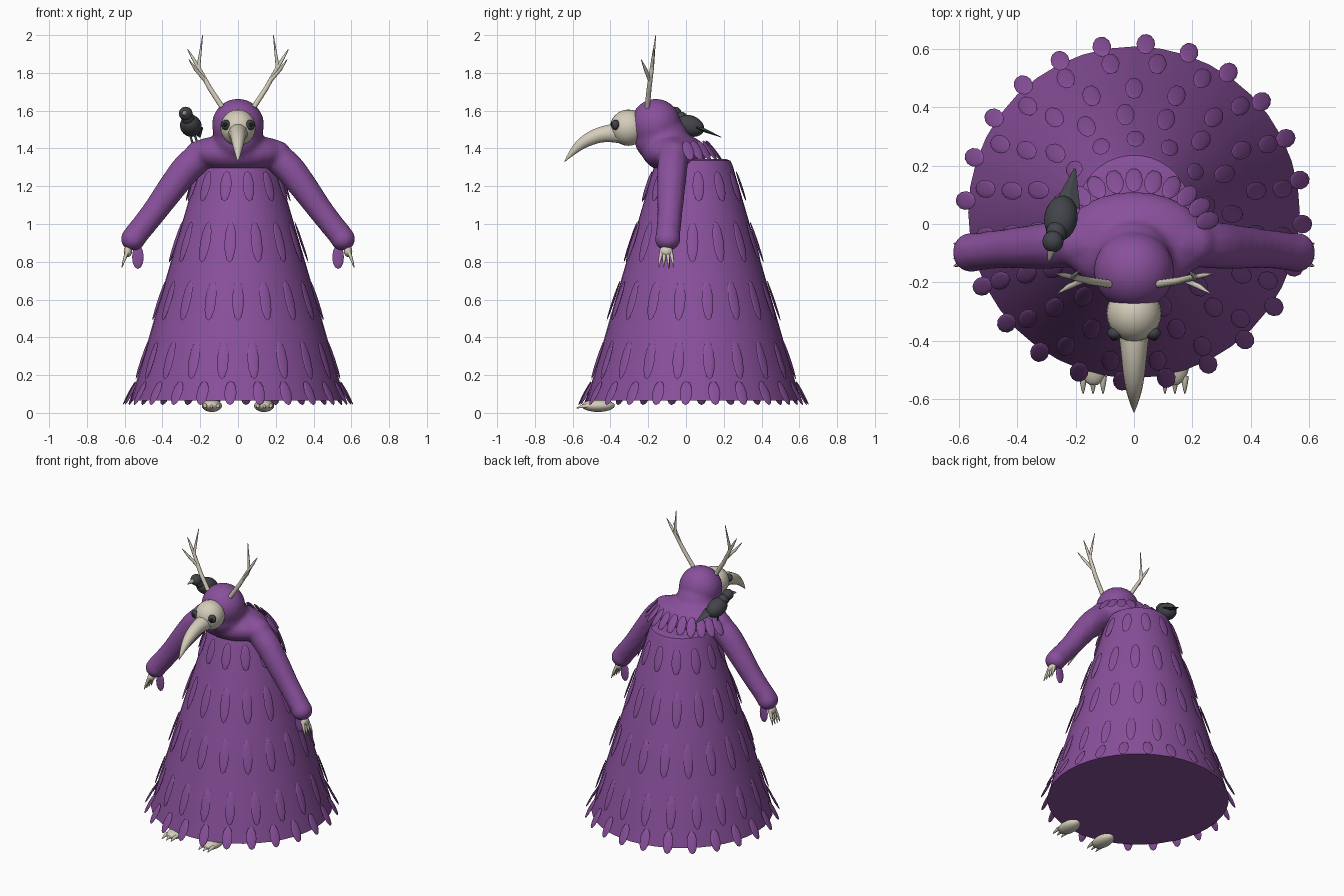
import bpy, bmesh, math, random
from mathutils import Matrix, Vector, Euler

random.seed(4)
cube = bpy.data.objects.get("Cube")
if cube:
    bpy.data.objects.remove(cube)


def material(name, colour):
    m = bpy.data.materials.new(name)
    m.use_nodes = True
    rgba = (*colour, 1)
    m.diffuse_color = rgba
    m.node_tree.nodes["Principled BSDF"].inputs["Base Color"].default_value = rgba
    return m


PURPLE = material("purple", (0.25, 0.08, 0.33))
DARK = material("dark purple", (0.105, 0.042, 0.165))
TEAL = material("teal", (0.08, 0.25, 0.28))
BONE = material("bone", (0.66, 0.61, 0.49))
CHARCOAL = material("charcoal", (0.055, 0.058, 0.068))
BLACK = material("black", (0.012, 0.012, 0.014))
GREY = material("beak grey", (0.35, 0.34, 0.31))
PLUMAGE = [PURPLE, DARK, TEAL]


def finish(name, mesh, mats, angle=50):
    obj = bpy.data.objects.new(name, mesh)
    bpy.context.collection.objects.link(obj)
    mesh.materials.clear()
    for m in mats:
        mesh.materials.append(m)
    bpy.ops.object.select_all(action="DESELECT")
    obj.select_set(True)
    bpy.context.view_layer.objects.active = obj
    bpy.ops.object.shade_smooth_by_angle(angle=math.radians(angle))
    return obj


def from_bmesh(name, bm, mats, angle=50):
    mesh = bpy.data.meshes.new(name)
    bm.to_mesh(mesh)
    bm.free()
    return finish(name, mesh, mats, angle)


def ball(bm, centre, radii, rot=(0, 0, 0), seg=24, index=0):
    """Add an ellipsoid to a bmesh."""
    matrix = Matrix.LocRotScale(Vector(centre), Euler(rot), Vector(radii))
    made = bmesh.ops.create_uvsphere(bm, u_segments=seg, v_segments=seg // 2,
                                     radius=1, matrix=matrix)
    for f in {f for v in made["verts"] for f in v.link_faces}:
        f.material_index = index


def blob(name, centre, radii, mat, rot=(0, 0, 0)):
    bm = bmesh.new()
    ball(bm, centre, radii, rot)
    return from_bmesh(name, bm, [mat])


def tube_mesh(paths, smooth=True):
    """Tapered tubes through (x, y, z, radius) points, as one mesh."""
    curve = bpy.data.curves.new("tube", "CURVE")
    curve.dimensions = "3D"
    curve.bevel_depth = 1
    curve.bevel_resolution = 3
    curve.use_fill_caps = True
    for path in paths:
        s = curve.splines.new("NURBS" if smooth else "POLY")
        s.points.add(len(path) - 1)
        for p, (x, y, z, r) in zip(s.points, path):
            p.co = (x, y, z, 1)
            p.radius = r
        if smooth:
            s.order_u = 3
            s.use_endpoint_u = True
            s.resolution_u = 8
    temp = bpy.data.objects.new("tube", curve)
    bpy.context.collection.objects.link(temp)
    graph = bpy.context.evaluated_depsgraph_get()
    mesh = bpy.data.meshes.new_from_object(temp.evaluated_get(graph))
    bpy.data.objects.remove(temp)
    return mesh


def tubes(name, paths, mat, smooth=True):
    return finish(name, tube_mesh(paths, smooth), [mat], 60)


def feather(bm, x, y, z, turn, tilt, width, length, index):
    """Flat leaf hanging at a point; turn 0 faces the front, tilt kicks the tip outward."""
    ball(bm, (x, y, z), (width, 0.006, length), (-tilt, 0, turn), 12, index)


# Robe: a tall truncated cone with a softened top
ROBE_Y = 0.04


def robe_radius(z):
    return 0.565 - 0.285 * (z - 0.07)


bm = bmesh.new()
rings = []
for z, r in [(0.065, 0.567), (0.6, robe_radius(0.6)), (1.31, 0.207), (1.335, 0.195), (1.345, 0.17)]:
    rings.append([bm.verts.new((r * math.sin(a), ROBE_Y - r * math.cos(a), z))
                  for a in (i * math.tau / 40 for i in range(40))])
for low, high in zip(rings, rings[1:]):
    for i in range(40):
        j = (i + 1) % 40
        bm.faces.new((low[i], low[j], high[j], high[i]))
bm.faces.new(rings[0][::-1])
bm.faces.new(rings[-1])
from_bmesh("robe", bm, [PURPLE], 40)

# Rows of robe feathers: height, count, first angle, half length, teal angles
ROWS = [
    (1.2, 13, -15, 0.085, (-15, -165)),
    (0.905, 15, -7, 0.115, (-55, 65, -175)),
    (0.595, 18, 0, 0.112, (20, -80, 180)),
    (0.28, 20, 9, 0.108, (-27, 63, 99, 171, -99)),
]
for row, (z, count, first, length, teals) in enumerate(ROWS):
    bm = bmesh.new()
    r = robe_radius(z) + 0.009
    step = 360 / count
    for i in range(count):
        deg = first + i * step
        near = any(abs((deg - t + 180) % 360 - 180) < step * 0.49 for t in teals)
        index = 2 if near else random.choice((0, 1))
        a = math.radians(deg)
        feather(bm, r * math.sin(a), ROBE_Y - r * math.cos(a), z,
                a, math.radians(18.5), 0.031, length, index)
    from_bmesh(f"robe_feathers_{row + 1}", bm, PLUMAGE)

# Hem feathers, flaring out past the edge
bm = bmesh.new()
for i in range(24):
    a = math.radians(11 + i * 15)
    feather(bm, 0.577 * math.sin(a), ROBE_Y - 0.577 * math.cos(a), 0.105,
            a, math.radians(28), 0.032, 0.072, random.choice((0, 1)))
from_bmesh("hem_feathers", bm, PLUMAGE)

# Hooded upper body and arms, fused into one smooth skin
bm = bmesh.new()
ball(bm, (0, -0.06, 1.375), (0.255, 0.172, 0.105))
ball(bm, (0, -0.13, 1.45), (0.135, 0.145, 0.13))
ball(bm, (0, -0.16, 1.525), (0.139, 0.135, 0.139))
for side in (-1, 1):
    bm.from_mesh(tube_mesh([[(side * 0.14, -0.06, 1.39, 0.08), (side * 0.24, -0.07, 1.34, 0.085),
                             (side * 0.36, -0.08, 1.18, 0.077), (side * 0.46, -0.085, 1.04, 0.066),
                             (side * 0.555, -0.097, 0.925, 0.066)]]))
    ball(bm, (side * 0.555, -0.097, 0.92), (0.067, 0.07, 0.062))
    ball(bm, (side * 0.2, -0.065, 1.36), (0.085, 0.085, 0.085))
body = from_bmesh("hood_and_arms", bm, [PURPLE], 180)
remesh = body.modifiers.new("fuse", "REMESH")
remesh.mode = "VOXEL"
remesh.voxel_size = 0.013
remesh.use_smooth_shade = True
soften = body.modifiers.new("soften", "SMOOTH")
soften.factor = 0.5
soften.iterations = 8

# Collar of feathers around the back of the shoulders
bm = bmesh.new()
for i in range(11):
    a = math.radians(-72 + i * 14.4)
    feather(bm, 0.265 * math.sin(a), -0.05 + 0.2 * math.cos(a), 1.39,
            math.pi - a, math.radians(38), 0.03, 0.066, 2 if i % 2 else 1)
from_bmesh("collar_feathers", bm, PLUMAGE)

# Skull mask and long curved beak
blob("mask", (0, -0.305, 1.51), (0.094, 0.098, 0.096), BONE)
tubes("beak", [[(0, -0.34, 1.48, 0.058), (0, -0.42, 1.485, 0.046), (0, -0.53, 1.445, 0.036),
                (0, -0.6, 1.385, 0.02), (0, -0.643, 1.33, 0.002)]], BONE)

for side, label in ((-1, "right"), (1, "left")):
    # Eyes
    blob(f"{label}_eye", (side * 0.064, -0.373, 1.525), (0.027, 0.022, 0.027), CHARCOAL)
    blob(f"{label}_pupil", (side * 0.068, -0.387, 1.527), (0.014, 0.012, 0.014), BLACK)

    # Antlers
    def antler(*points):
        return [(side * x, y, z, r) for x, y, z, r in points]
    tubes(f"{label}_antler", [
        antler((0.085, -0.205, 1.62, 0.014), (0.15, -0.195, 1.72, 0.013),
               (0.21, -0.18, 1.83, 0.011), (0.187, -0.16, 2.0, 0.002)),
        antler((0.205, -0.182, 1.82, 0.01), (0.24, -0.175, 1.88, 0.008), (0.267, -0.17, 1.925, 0.002)),
        antler((0.17, -0.19, 1.755, 0.01), (0.225, -0.215, 1.82, 0.009), (0.26, -0.237, 1.87, 0.002)),
    ], BONE, smooth=False)

    # Hand with thin clawed fingers, and a feather under the wrist
    blob(f"{label}_hand", (side * 0.583, -0.105, 0.855), (0.022, 0.035, 0.03), BONE)
    tubes(f"{label}_fingers", [
        [(side * 0.583, -0.105 + d * 0.6, 0.86, 0.011), (side * 0.6, -0.105 + d, 0.82, 0.01),
         (side * 0.615, -0.105 + d * 1.1, 0.77, 0.002)]
        for d in (-0.035, -0.012, 0.012, 0.035)], BONE)
    bm = bmesh.new()
    feather(bm, side * 0.53, -0.09, 0.825, 0, 0, 0.031, 0.063, 1)
    from_bmesh(f"{label}_wrist_feather", bm, PLUMAGE)

    # Foot and toe claws
    blob(f"{label}_foot", (side * 0.138, -0.465, 0.038), (0.053, 0.088, 0.033), BONE)
    tubes(f"{label}_toe_claws", [
        [(side * 0.14 + d, -0.52, 0.037, 0.013), (side * 0.14 + d, -0.55, 0.037, 0.011),
         (side * 0.14 + d, -0.58, 0.025, 0.002)]
        for d in (-0.034, 0, 0.034)], BONE)

# Small dark bird perched on the right shoulder
bm = bmesh.new()
ball(bm, (-0.25, 0.02, 1.52), (0.057, 0.08, 0.055), (-0.35, 0, -0.15))
ball(bm, (-0.277, -0.06, 1.585), (0.036, 0.037, 0.036))
ball(bm, (-0.266, -0.03, 1.56), (0.035, 0.04, 0.035))
from_bmesh("bird_body", bm, [CHARCOAL])
tubes("bird_beak", [[(-0.28, -0.085, 1.587, 0.016), (-0.287, -0.11, 1.583, 0.011),
                     (-0.292, -0.13, 1.577, 0.002)]], GREY)
bm = bmesh.new()
bmesh.ops.create_cone(bm, cap_ends=True, segments=4, radius1=0.045, radius2=0.004, depth=0.14,
                      matrix=Matrix.LocRotScale(Vector((-0.215, 0.125, 1.485)),
                                                Euler((math.radians(-112), 0, -0.2)),
                                                Vector((1, 0.3, 1))))
from_bmesh("bird_tail", bm, [CHARCOAL], 20)
tubes("bird_legs", [[(x, 0.02, 1.49, 0.006), (x + 0.02, 0.0, 1.43, 0.006), (x + 0.03, -0.02, 1.39, 0.005)]
                    for x in (-0.26, -0.235)], CHARCOAL)
